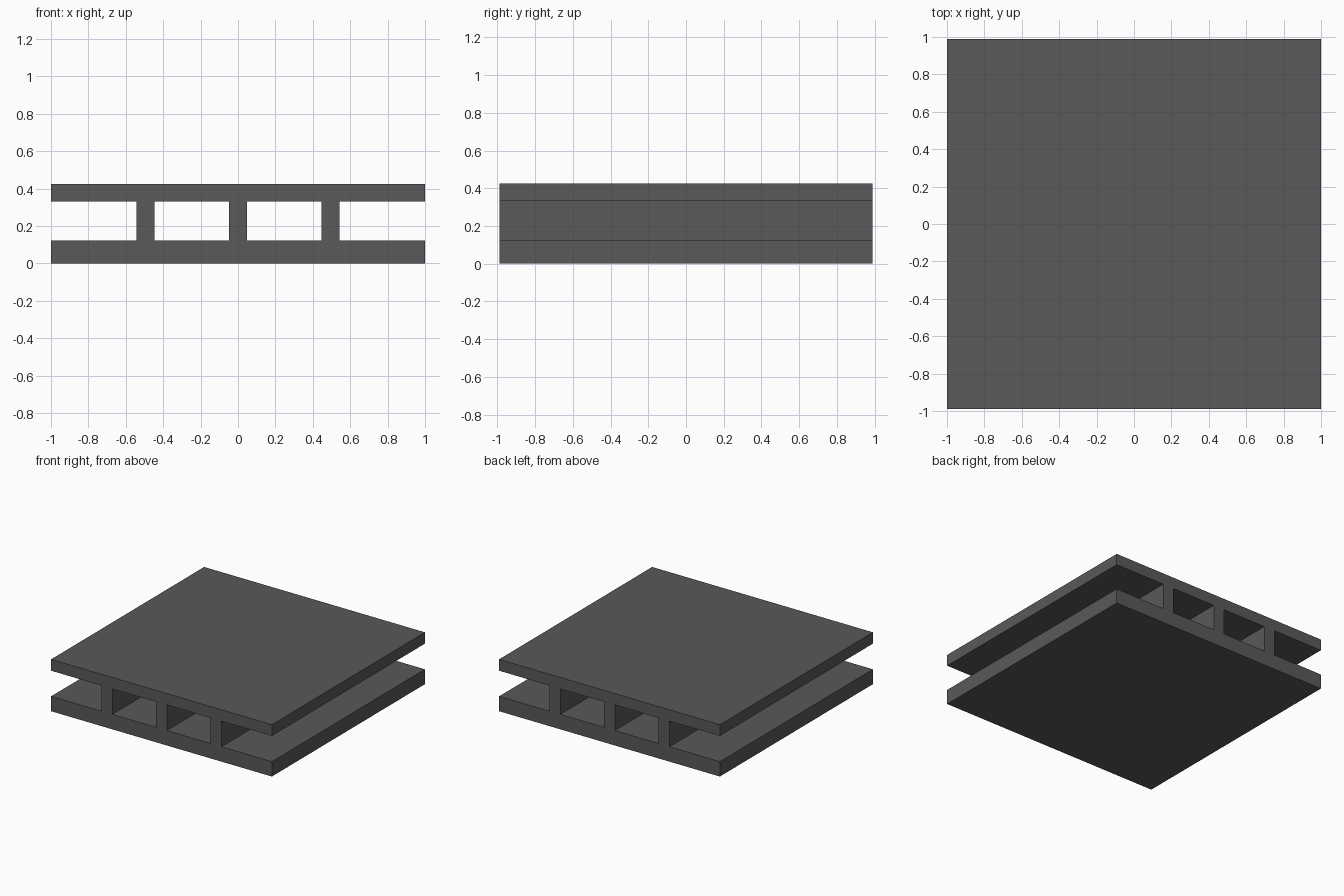
import bpy
import bmesh
from mathutils import Matrix, Vector

if "Cube" in bpy.data.objects:
    bpy.data.objects.remove(bpy.data.objects["Cube"])

# One flat dark grey for the whole pallet
grey = bpy.data.materials.new("dark_grey")
grey.diffuse_color = (0.1, 0.1, 0.1, 1.0)
grey.use_nodes = True
grey.node_tree.nodes["Principled BSDF"].inputs["Base Color"].default_value = grey.diffuse_color

HALF_DEPTH = 0.99
BASE_TOP, DECK_BOTTOM, DECK_TOP = 0.122, 0.332, 0.425


def slab(name, x, width, z0, z1):
    """Full-depth box centred on x, spanning z0 to z1."""
    bm = bmesh.new()
    bmesh.ops.create_cube(bm, size=1.0)
    bm.transform(Matrix.Diagonal((width, 2 * HALF_DEPTH, z1 - z0, 1.0)))
    bmesh.ops.translate(bm, verts=bm.verts, vec=Vector((0, 0, (z1 - z0) / 2)))
    mesh = bpy.data.meshes.new(name)
    bm.to_mesh(mesh)
    bm.free()
    mesh.materials.append(grey)
    ob = bpy.data.objects.new(name, mesh)
    ob.location = (x, 0, z0)
    bpy.context.collection.objects.link(ob)
    return ob


# Bottom and top plates
slab("base_plate", 0, 2.0, 0, BASE_TOP)
slab("top_deck", 0, 2.0, DECK_BOTTOM, DECK_TOP)

# Three stringers running front to back between the plates
for name, x in (("left_stringer", -0.495), ("middle_stringer", 0.0), ("right_stringer", 0.495)):
    slab(name, x, 0.098, BASE_TOP, DECK_BOTTOM)
